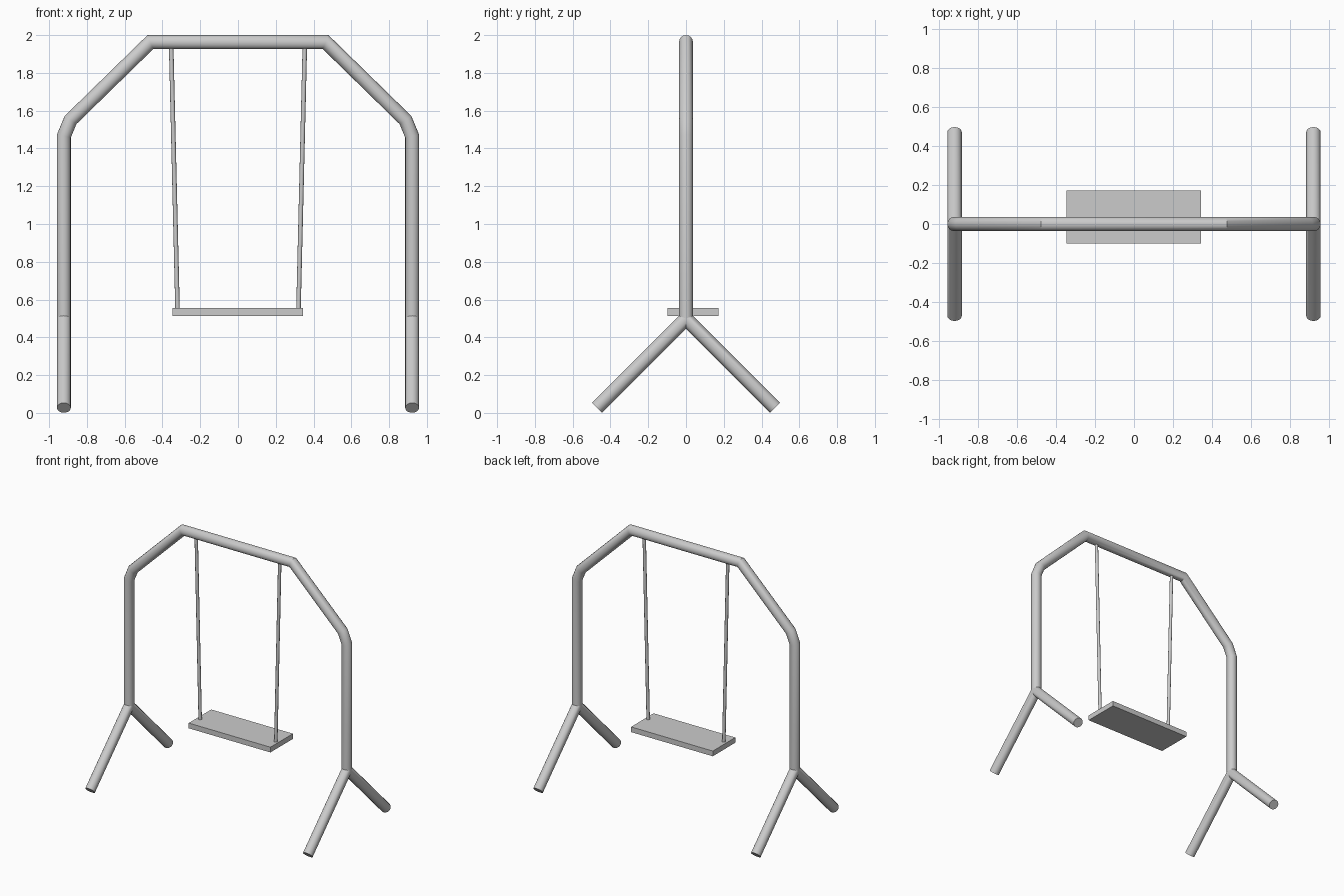
import bpy
import bmesh
from math import cos, sin, pi, radians
from mathutils import Vector

if "Cube" in bpy.data.objects:
    bpy.data.objects.remove(bpy.data.objects["Cube"])


def finish(name, bm, smooth=True):
    bmesh.ops.recalc_face_normals(bm, faces=bm.faces)
    mesh = bpy.data.meshes.new(name)
    bm.to_mesh(mesh)
    bm.free()
    ob = bpy.data.objects.new(name, mesh)
    bpy.context.collection.objects.link(ob)
    if smooth:
        bpy.ops.object.select_all(action='DESELECT')
        ob.select_set(True)
        bpy.context.view_layer.objects.active = ob
        bpy.ops.object.shade_smooth_by_angle(angle=radians(35))
    return ob


def tube(name, path, radius, normal, sides=16):
    """Capped round tube along a planar path, mitred at each bend."""
    pts = [Vector(p) for p in path]
    n = Vector(normal)
    bm = bmesh.new()
    rings = []
    for i, p in enumerate(pts):
        d_in = (p - pts[i - 1]).normalized() if i else None
        d_out = (pts[i + 1] - p).normalized() if i < len(pts) - 1 else None
        d_in, d_out = d_in or d_out, d_out or d_in
        tangent = (d_in + d_out).normalized()
        side = n.cross(tangent) / tangent.dot(d_in)
        rings.append([bm.verts.new(p + radius * (cos(a) * n + sin(a) * side))
                      for a in (2 * pi * k / sides for k in range(sides))])
    for r0, r1 in zip(rings, rings[1:]):
        for k in range(sides):
            j = (k + 1) % sides
            bm.faces.new((r0[k], r0[j], r1[j], r1[k]))
    bm.faces.new(rings[0])
    bm.faces.new(rings[-1])
    return finish(name, bm)


# Overhead frame: one bent tube from post to post
R = 0.037
half = [(-0.922, 0, 0.50), (-0.922, 0, 1.465), (-0.887, 0, 1.55), (-0.464, 0, 1.963)]
frame_path = half + [(-x, y, z) for x, y, z in reversed(half)]
tube("frame", frame_path, R, (0, 1, 0))

for label, s in (("left", -1), ("right", 1)):
    # Splayed feet under each post
    x = s * 0.922
    tube(label + "_legs", [(x, -0.472, 0.027), (x, 0, 0.499), (x, 0.472, 0.027)], R, (1, 0, 0))
    # Hanging rod, leaning inward to the seat
    tube(label + "_rod", [(s * 0.320, 0, 0.54), (s * 0.354, 0, 1.95)], 0.012, (0, 1, 0), 12)

# Seat board
bm = bmesh.new()
bmesh.ops.create_cube(bm, size=1)
bmesh.ops.scale(bm, vec=(0.692, 0.272, 0.04), verts=bm.verts)
bmesh.ops.translate(bm, vec=(-0.002, 0.037, 0.534), verts=bm.verts)
finish("seat", bm, smooth=False)
